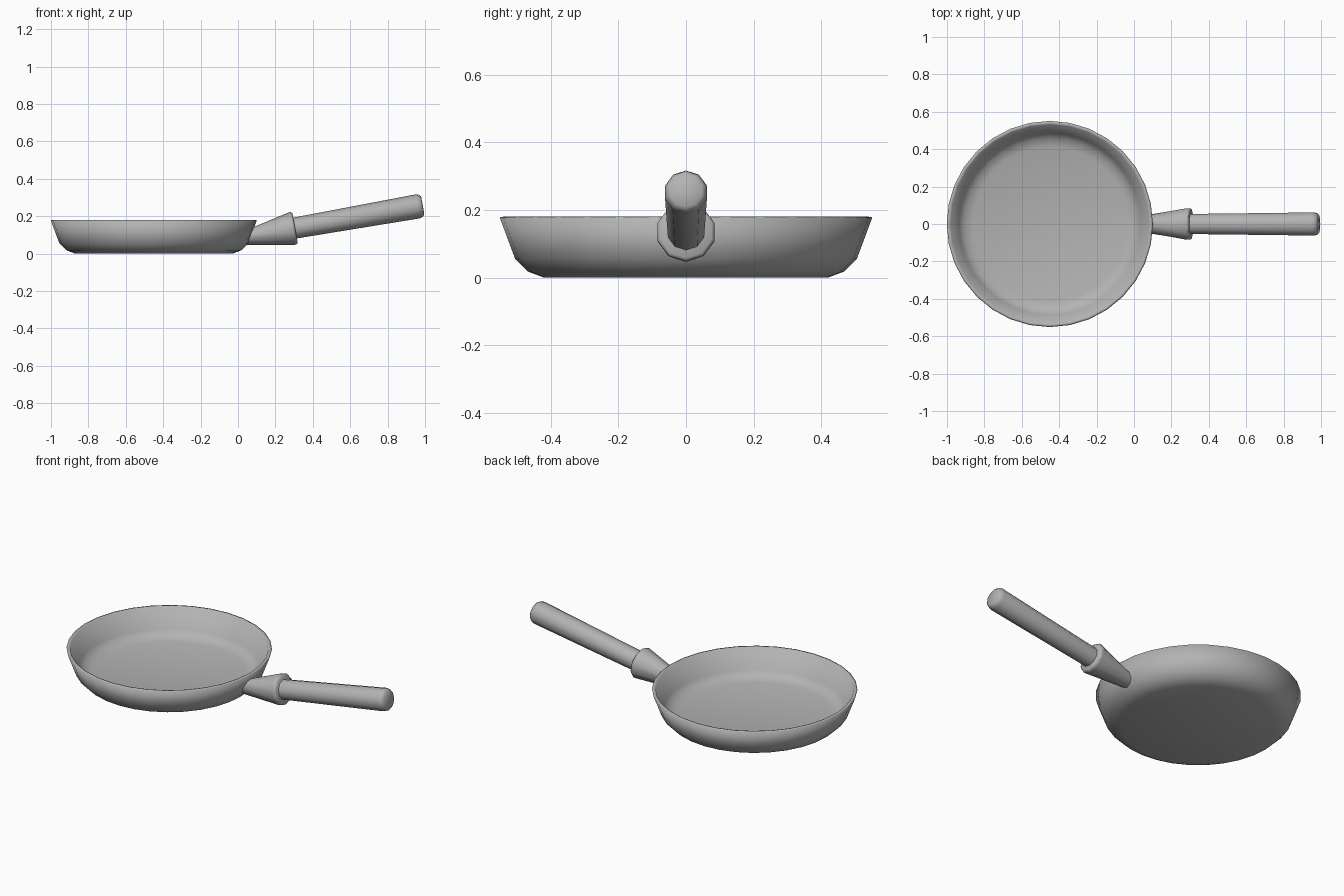
import bpy, bmesh, math
from mathutils import Matrix

if "Cube" in bpy.data.objects:
    bpy.data.objects.remove(bpy.data.objects["Cube"])

grey = bpy.data.materials.new("dark_grey")
grey.diffuse_color = (0.45, 0.45, 0.45, 1)
grey.use_nodes = True
grey.node_tree.nodes["Principled BSDF"].inputs["Base Color"].default_value = grey.diffuse_color


def lathe(name, profile, sides, matrix, angle):
    """Revolve (radius, height) points about local z, then place with matrix."""
    bm = bmesh.new()
    rings = []
    for r, h in profile:
        if r == 0:
            rings.append([bm.verts.new((0, 0, h))])
        else:
            rings.append([bm.verts.new((r * math.cos(2 * math.pi * i / sides),
                                        r * math.sin(2 * math.pi * i / sides), h))
                          for i in range(sides)])
    for a, b in zip(rings, rings[1:]):
        for i in range(sides):
            j = (i + 1) % sides
            quad = [a[i % len(a)], a[j % len(a)], b[j % len(b)], b[i % len(b)]]
            bm.faces.new(list(dict.fromkeys(quad)))
    bm.transform(matrix)
    bmesh.ops.recalc_face_normals(bm, faces=bm.faces)
    mesh = bpy.data.meshes.new(name)
    bm.to_mesh(mesh)
    bm.free()
    mesh.materials.append(grey)
    obj = bpy.data.objects.new(name, mesh)
    bpy.context.collection.objects.link(obj)
    bpy.ops.object.select_all(action='DESELECT')
    obj.select_set(True)
    bpy.context.view_layer.objects.active = obj
    bpy.ops.object.shade_smooth_by_angle(angle=math.radians(angle))
    return obj


# Pan bowl: outside wall, rim, inside wall, floor
lathe("pan_bowl",
      [(0, 0), (0.42, 0), (0.468, 0.018), (0.505, 0.055), (0.551, 0.178),
       (0.541, 0.180), (0.532, 0.178), (0.487, 0.065), (0.458, 0.038),
       (0.415, 0.025), (0, 0.025)],
      32, Matrix.Translation((-0.45, 0, 0)), 180)

# Handle axis tilts 10 degrees upward; local z runs outward along it
tilt = (Matrix.Translation((0.305, 0, 0.137))
        @ Matrix.Rotation(math.radians(80), 4, 'Y'))

# Tapered collar joining the handle to the bowl
collar = lathe("handle_collar",
               [(0, -0.255), (0.047, -0.255), (0.088, -0.02), (0.088, -0.008),
                (0.080, 0.0), (0, 0.0)], 10, tilt, 60)
# Inner end of the collar follows the slope of the bowl wall
for v in collar.data.vertices:
    if v.co.x < 0.15:
        v.co.x = 0.04 + 0.4 * (v.co.z - 0.05)

# Grip with a rounded end
lathe("handle_grip",
      [(0, -0.03), (0.056, -0.03), (0.065, 0.665), (0.060, 0.683),
       (0.049, 0.693), (0, 0.694)], 10, tilt, 60)
